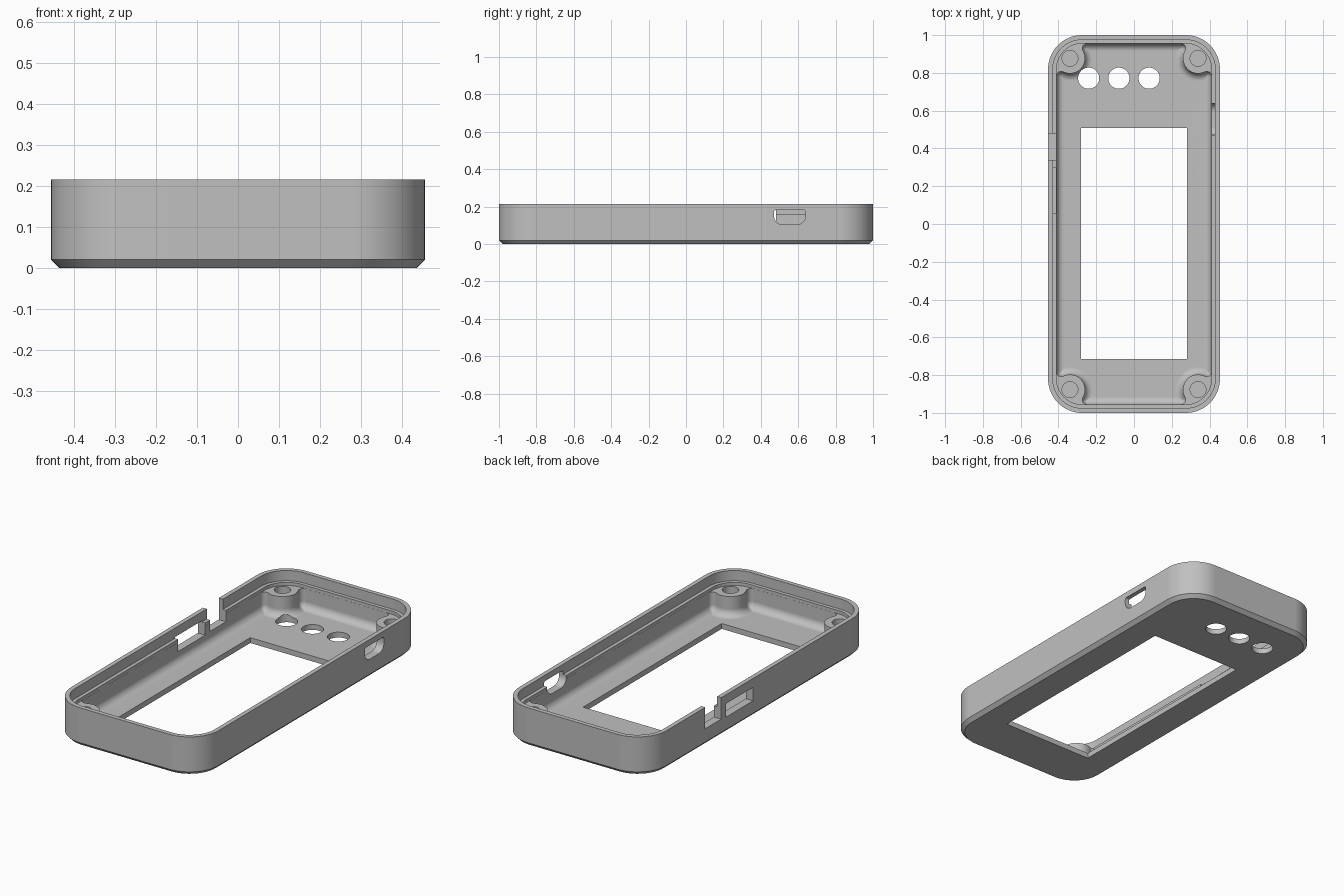
import bpy, bmesh, math
from math import pi, sin, cos, sqrt
from mathutils import Matrix

# Main dimensions
HALF_X, HALF_Y, HEIGHT, CORNER = 0.455, 1.0, 0.215, 0.18
WALL, FLOOR, BOSS_TOP, LEDGE = 0.045, 0.03, 0.14, 0.158
BOSS_X, BOSS_Y, BOSS_R = 0.339, 0.877, 0.08

default = bpy.data.objects.get("Cube")
if default:
    bpy.data.objects.remove(default, do_unlink=True)

grey = bpy.data.materials.new("matte_grey")
grey.use_nodes = True
colour = (0.53, 0.53, 0.53, 1)
grey.diffuse_color = colour
grey.node_tree.nodes["Principled BSDF"].inputs["Base Color"].default_value = colour


def arc(cx, cy, r, a0, a1, n):
    return [(cx + r * cos(a0 + (a1 - a0) * i / n), cy + r * sin(a0 + (a1 - a0) * i / n))
            for i in range(n + 1)]


def mirror_quadrants(quad):
    """Repeat a first-quadrant outline (ordered +x to +y) around the other three."""
    rev = quad[::-1]
    return (quad + [(-x, y) for x, y in rev] + [(-x, -y) for x, y in quad]
            + [(x, -y) for x, y in rev])


def rounded_outline(inset):
    r = CORNER - inset
    return mirror_quadrants(arc(HALF_X - CORNER, HALF_Y - CORNER, r, 0, pi / 2, 16))


def cavity_outline(inset):
    """Inner wall outline bitten by the round bosses, with blended junctions."""
    f = max(0.025 - inset, 0.003)
    r = BOSS_R + inset
    wx, wy = HALF_X - WALL - inset, HALF_Y - WALL - inset
    ax, by = wx - f, wy - f
    ay = BOSS_Y - sqrt((r + f) ** 2 - (ax - BOSS_X) ** 2)
    bx = BOSS_X - sqrt((r + f) ** 2 - (by - BOSS_Y) ** 2)
    a = math.atan2(BOSS_Y - ay, BOSS_X - ax)
    b = math.atan2(BOSS_Y - by, BOSS_X - bx)
    quad = arc(ax, ay, f, 0, a, 6)
    quad += arc(BOSS_X, BOSS_Y, r, a + pi, b + pi if b + pi < a + pi else b - pi, 16)[1:-1]
    quad += arc(bx, by, f, b, pi / 2, 6)
    return mirror_quadrants(quad)


def loft(name, rings):
    """Closed solid through equal-length outlines, given as (outline, z)."""
    bm = bmesh.new()
    rows = [[bm.verts.new((x, y, z)) for x, y in pts] for pts, z in rings]
    n = len(rows[0])
    for low, high in zip(rows, rows[1:]):
        for i in range(n):
            j = (i + 1) % n
            bm.faces.new((low[i], low[j], high[j], high[i]))
    bm.faces.new(rows[0][::-1])
    bm.faces.new(rows[-1])
    bmesh.ops.recalc_face_normals(bm, faces=bm.faces)
    mesh = bpy.data.meshes.new(name)
    bm.to_mesh(mesh)
    bm.free()
    obj = bpy.data.objects.new(name, mesh)
    obj.data.materials.append(grey)
    bpy.context.collection.objects.link(obj)
    return obj


def box(name, x0, x1, y0, y1, z0, z1):
    pts = [(x0, y0), (x1, y0), (x1, y1), (x0, y1)]
    return loft(name, [(pts, z0), (pts, z1)])


def cylinder(name, x, y, r, z0, z1):
    pts = arc(x, y, r, 0, 2 * pi, 40)[:-1]
    return loft(name, [(pts, z0), (pts, z1)])


# Case: chamfered base, thin rim and inner ledge in one lofted tub
case = loft("case_shell", [(rounded_outline(i), z) for i, z in (
    (0.02, 0), (0, 0.02), (0, HEIGHT), (0.025, HEIGHT),
    (0.025, LEDGE), (WALL - 0.0005, LEDGE), (WALL - 0.0005, BOSS_TOP))])

# Cavity with a rounded floor edge, leaving the four bosses standing
FILLET, STEPS = 0.04, 7
rings = []
for i in range(STEPS + 1):
    t = pi / 2 * (1 - i / STEPS)
    rings.append((cavity_outline(FILLET * (1 - cos(t))), FLOOR + FILLET * (1 - sin(t))))
rings.append((cavity_outline(0), BOSS_TOP + 0.01))
cutters = [loft("cavity_cutter", rings)]

# Screen window and three button holes
cutters.append(box("window_cutter", -0.28, 0.28, -0.715, 0.508, -0.1, 0.1))
for x in (-0.24, -0.08, 0.08):
    cutters.append(cylinder("button_cutter", x, 0.772, 0.056, -0.1, 0.1))

# Blind screw holes in the bosses
for sx in (-1, 1):
    for sy in (-1, 1):
        cutters.append(cylinder("screw_cutter", sx * BOSS_X, sy * BOSS_Y, 0.042, 0.05, 0.19))

# Open notch and closed slot in the right wall
cutters.append(box("notch_cutter", -0.6, -0.38, 0.339, 0.48, 0.095, 0.3))
cutters.append(box("slot_cutter", -0.6, -0.38, 0.058, 0.296, 0.09, 0.165))

# Port in the left wall: tight top corners, wide round lower corners
y0, y1, z0, z1, rt, rb = 0.47, 0.639, 0.105, 0.182, 0.012, 0.045
port = (arc(y1 - rt, z1 - rt, rt, 0, pi / 2, 5) + arc(y0 + rt, z1 - rt, rt, pi / 2, pi, 5)
        + arc(y0 + rb, z0 + rb, rb, pi, pi * 1.5, 8)
        + arc(y1 - rb, z0 + rb, rb, pi * 1.5, pi * 2, 8))
port_cutter = loft("port_cutter", [(port, 0.38), (port, 0.6)])
# Cycle the axes so the outline lies in the y-z plane and extrudes along x
port_cutter.data.transform(Matrix(((0, 0, 1, 0), (1, 0, 0, 0), (0, 1, 0, 0), (0, 0, 0, 1))))
cutters.append(port_cutter)

# Apply every cut, then discard the cutters
bpy.ops.object.select_all(action="DESELECT")
case.select_set(True)
bpy.context.view_layer.objects.active = case
for cutter in cutters:
    cutter.hide_render = True
    mod = case.modifiers.new("cut", "BOOLEAN")
    mod.operation = "DIFFERENCE"
    mod.solver = "EXACT"
    mod.object = cutter
    bpy.ops.object.modifier_apply(modifier=mod.name)
    bpy.data.objects.remove(cutter, do_unlink=True)

# Smooth curves, crisp edges, flat large faces
bpy.ops.object.shade_smooth_by_angle(angle=math.radians(30))
weighted = case.modifiers.new("weighted_normals", "WEIGHTED_NORMAL")
weighted.keep_sharp = True
